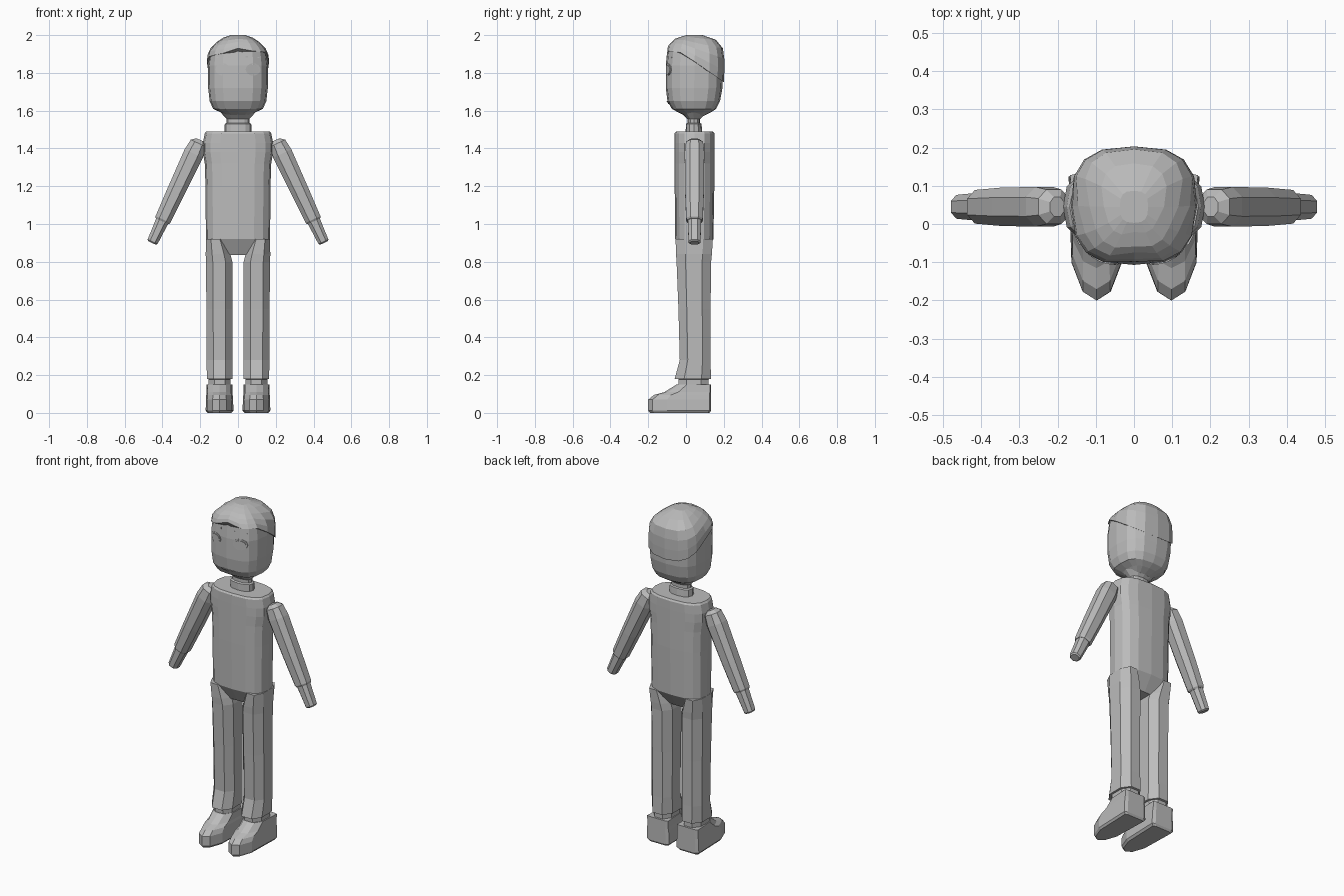
import bpy, bmesh, math
from mathutils import Matrix, Vector
from mathutils.bvhtree import BVHTree

grey = bpy.data.materials.new("plain_grey")
grey.diffuse_color = (0.5, 0.5, 0.5, 1)


def outline(n, p, half):
    """Rounded-box outline scaled to fill -1..1."""
    pts = []
    for k in range(n):
        a = 2 * math.pi * (k + (0.5 if half else 0)) / n
        c, s = math.cos(a), math.sin(a)
        pts.append((math.copysign(abs(c) ** (2 / p), c),
                    math.copysign(abs(s) ** (2 / p), s)))
    m = max(abs(x) for x, _ in pts)
    return [(x / m, y / m) for x, y in pts]


def finish(name, bm, mirror=False):
    bmesh.ops.recalc_face_normals(bm, faces=bm.faces)
    me = bpy.data.meshes.new(name)
    bm.to_mesh(me)
    bm.free()
    me.materials.append(grey)
    ob = bpy.data.objects.new(name, me)
    bpy.context.collection.objects.link(ob)
    if mirror:
        ob.modifiers.new("mirror", 'MIRROR')
    return ob


def skin(rows):
    """Join rows of points into a closed, capped tube."""
    bm = bmesh.new()
    vs = [[bm.verts.new(p) for p in row] for row in rows]
    n = len(vs[0])
    for a, b in zip(vs, vs[1:]):
        for k in range(n):
            j = (k + 1) % n
            bm.faces.new((a[k], a[j], b[j], b[k]))
    bm.faces.new(vs[0])
    bm.faces.new(vs[-1])
    return bm


def ring(shape, z, x0, x1, y0, y1):
    return [((x0 + x1) / 2 + (x1 - x0) / 2 * u,
             (y0 + y1) / 2 + (y1 - y0) / 2 * v, z) for u, v in shape]


def loft(shape, rings):
    return skin([ring(shape, *r) for r in rings])


box8 = outline(8, 2.4, True)
round16 = outline(16, 2.8, False)

# Torso, tucked in under the crotch
finish("torso", loft(round16, [
    (0.835, -0.15, 0.15, -0.01, 0.09),
    (0.92, -0.17, 0.17, -0.057, 0.145),
    (1.20, -0.172, 0.172, -0.06, 0.15),
    (1.32, -0.176, 0.176, -0.06, 0.15),
    (1.38, -0.186, 0.186, -0.06, 0.15),
    (1.43, -0.186, 0.186, -0.06, 0.15),
    (1.48, -0.176, 0.176, -0.06, 0.15),
    (1.49, -0.168, 0.168, -0.053, 0.143)]))

# Neck
finish("neck", loft(outline(12, 2.4, False), [
    (1.47, -0.072, 0.072, -0.003, 0.088),
    (1.53, -0.07, 0.07, 0.0, 0.082),
    (1.535, -0.06, 0.06, 0.008, 0.075),
    (1.555, -0.06, 0.06, 0.008, 0.075),
    (1.60, -0.10, 0.10, -0.04, 0.12)]))

# Legs
finish("leg", loft(box8, [
    (0.15, 0.04, 0.155, -0.04, 0.12),
    (0.178, 0.04, 0.155, -0.04, 0.12),
    (0.18, 0.03, 0.165, -0.06, 0.132),
    (0.28, 0.03, 0.166, -0.033, 0.13),
    (0.55, 0.03, 0.167, -0.04, 0.13),
    (0.80, 0.03, 0.17, -0.05, 0.133),
    (0.84, 0.04, 0.171, -0.053, 0.137),
    (0.92, 0.07, 0.169, -0.055, 0.142)]), True)

# Shoes, with a tapered toe
sole = [(1, 0.95), (0.75, 1), (-0.75, 1), (-1, 0.95), (-0.9, -0.4),
        (-0.5, -0.86), (0, -1), (0.5, -0.86), (0.9, -0.4)]
finish("shoe", loft(sole, [
    (0, 0.035, 0.162, -0.19, 0.125),
    (0.012, 0.024, 0.171, -0.2, 0.132),
    (0.07, 0.026, 0.17, -0.2, 0.132),
    (0.095, 0.028, 0.168, -0.17, 0.132),
    (0.11, 0.03, 0.167, -0.115, 0.132),
    (0.15, 0.03, 0.167, -0.05, 0.132)]), True)

# Arms and hands, built hanging down and then swung outward
swing = Matrix.Translation((0.222, 0.045, 1.40)) @ Matrix.Rotation(math.radians(-25), 4, 'Y')


def limb(name, rings):
    bm = loft(box8, [(z, -a, a, -b, b) for z, a, b in rings])
    bmesh.ops.transform(bm, matrix=swing, verts=bm.verts)
    finish(name, bm, True)


limb("arm", [(0.05, 0.02, 0.025), (0.03, 0.045, 0.045), (-0.03, 0.053, 0.052),
             (-0.25, 0.048, 0.05), (-0.415, 0.043, 0.044), (-0.425, 0.038, 0.038)])
limb("hand", [(-0.41, 0.036, 0.036), (-0.50, 0.031, 0.033),
              (-0.545, 0.029, 0.031), (-0.552, 0.022, 0.024)])

# Head
HEAD = [(1.57, 0.06, 0.0, 0.09), (1.59, 0.09, -0.04, 0.13),
        (1.61, 0.132, -0.075, 0.16), (1.65, 0.15, -0.098, 0.18),
        (1.72, 0.158, -0.107, 0.193), (1.84, 0.16, -0.107, 0.197),
        (1.91, 0.152, -0.1, 0.194), (1.945, 0.122, -0.085, 0.178),
        (1.975, 0.078, -0.05, 0.14), (1.99, 0.03, 0.01, 0.08)]


def head_size(z):
    for a, b in zip(HEAD, HEAD[1:]):
        if z <= b[0]:
            t = (z - a[0]) / (b[0] - a[0])
            return [p + (q - p) * t for p, q in zip(a, b)][1:]
    return HEAD[-1][1:]


bm = loft(round16, [(z, -w, w, y0, y1) for z, w, y0, y1 in HEAD])
bm.normal_update()
tree = BVHTree.FromBMesh(bm)
finish("head", bm)

# Hair cap: swept fringe in front, lower at the back
rows = []
for t in (0, 0.25, 0.5, 0.72, 0.9, 1):
    row = []
    for u, v in round16:
        low = 1.915 - 0.02 * u * u + 0.012 * u if v < -0.3 else 1.86 - 0.11 * max(v, 0)
        low += 0.015 if v < -0.7 and abs(u) < 0.3 else 0
        z = low + (1.99 - low) * t
        w, y0, y1 = head_size(z)
        row.append(((w + 0.007) * u,
                    (y0 + y1) / 2 + ((y1 - y0) / 2 + 0.007) * v, z + 0.01 * t))
    rows.append(row)
finish("hair", skin(rows))


# Face details: thin plates draped over the front of the head
def plate(name, pts, lift):
    front = []
    for x, z in pts:
        hit = tree.ray_cast(Vector((x, -1, z)), Vector((0, 1, 0)))[0]
        front.append((x, hit.y - lift, z))
    back = [(x, y + 0.007, z) for x, y, z in front]
    finish(name, skin([back, front]), True)


def oval(x, z, a, b):
    return [(x + a * math.cos(k * math.pi / 5), z + b * math.sin(k * math.pi / 5))
            for k in range(10)]


plate("eyelid", oval(0.08, 1.818, 0.04, 0.033), 0.003)
plate("eye", oval(0.08, 1.816, 0.033, 0.026), 0.005)
plate("eyebrow", [(0.04, 1.882), (0.115, 1.878), (0.115, 1.884), (0.04, 1.89)], 0.003)
plate("mouth", [(0, 1.636), (0.03, 1.638), (0.045, 1.647), (0, 1.65)], 0.004)
